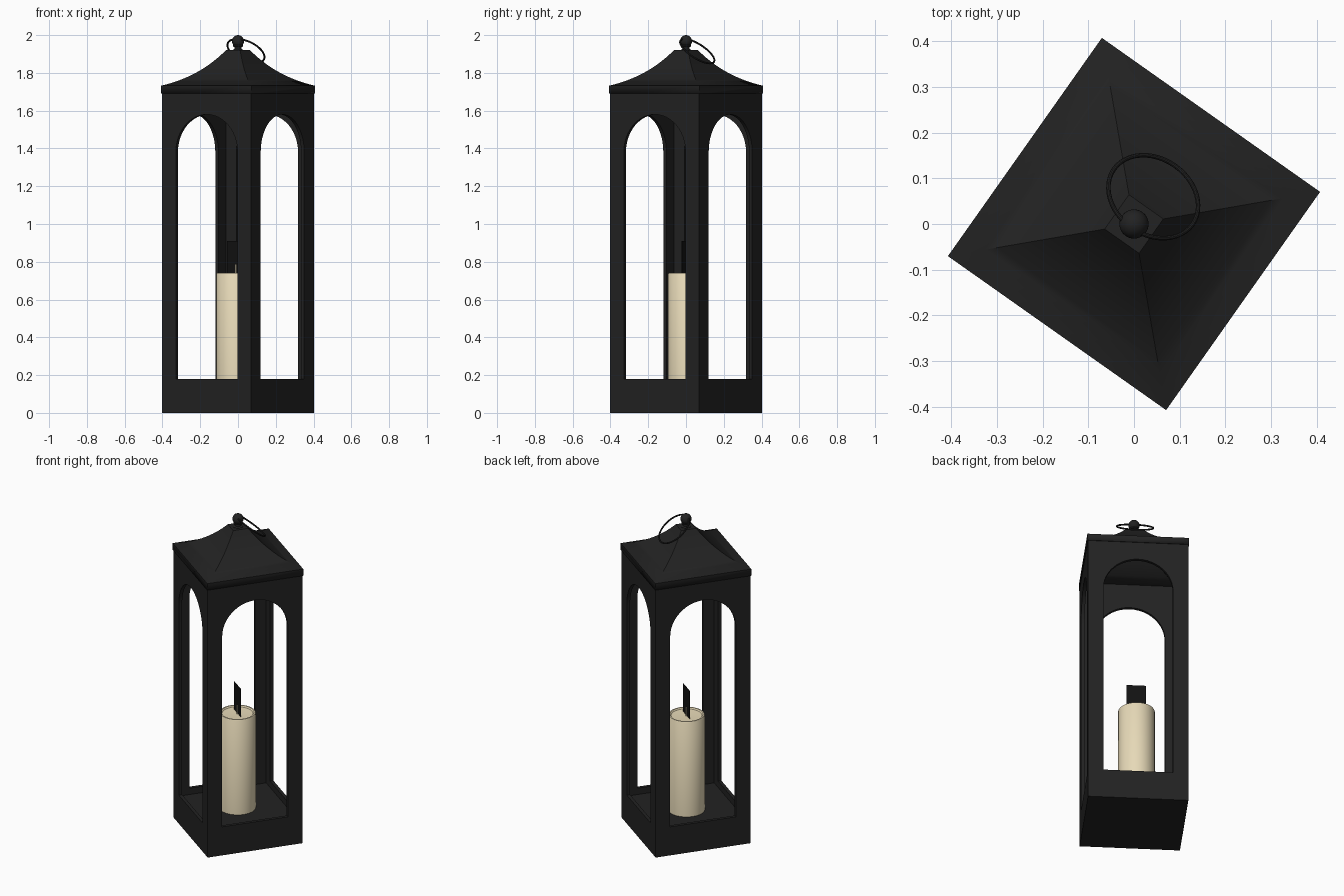
import bpy, bmesh, math
from mathutils import Matrix, Vector
from mathutils.geometry import interpolate_bezier

if "Cube" in bpy.data.objects:
    bpy.data.objects.remove(bpy.data.objects["Cube"])

TURN = math.radians(-35.2)   # whole lantern is turned about z
H, T = 0.288, 0.02           # body half width, wall thickness


def material(name, rgb):
    m = bpy.data.materials.new(name)
    m.diffuse_color = (*rgb, 1)
    m.use_nodes = True
    m.node_tree.nodes["Principled BSDF"].inputs["Base Color"].default_value = m.diffuse_color
    return m


BLACK = material("black_metal", (0.016, 0.016, 0.016))
WAX = material("cream_wax", (0.80, 0.70, 0.48))
WICK = material("burnt_wick", (0.006, 0.006, 0.006))


def finish(ob, mat, smooth=True):
    ob.data.materials.clear()
    ob.data.materials.append(mat)
    bpy.ops.object.select_all(action='DESELECT')
    ob.select_set(True)
    bpy.context.view_layer.objects.active = ob
    if smooth:
        bpy.ops.object.shade_smooth_by_angle(angle=math.radians(35))
    return ob


def from_bmesh(name, bm, mat):
    bmesh.ops.recalc_face_normals(bm, faces=bm.faces)
    me = bpy.data.meshes.new(name)
    bm.to_mesh(me)
    bm.free()
    ob = bpy.data.objects.new(name, me)
    bpy.context.collection.objects.link(ob)
    ob.rotation_euler.z = TURN
    return finish(ob, mat)


def box(name, size, centre, mat):
    bm = bmesh.new()
    bmesh.ops.create_cube(bm, size=1, matrix=Matrix.Translation(centre) @ Matrix.Diagonal((*size, 1)))
    return from_bmesh(name, bm, mat)


def loft(name, profile, sides, mat, centre=(0, 0), cap_start=True, phase=0.0):
    """Stack of regular polygons given as (radius, z)."""
    bm = bmesh.new()
    rings = []
    for r, z in profile:
        rings.append([bm.verts.new((centre[0] + r * math.cos(phase + 2 * math.pi * i / sides),
                                    centre[1] + r * math.sin(phase + 2 * math.pi * i / sides), z))
                      for i in range(sides)])
    for a, b in zip(rings, rings[1:]):
        for i in range(sides):
            j = (i + 1) % sides
            bm.faces.new((a[i], a[j], b[j], b[i]))
    if cap_start:
        bm.faces.new(rings[0])
    bm.faces.new(rings[-1])
    return from_bmesh(name, bm, mat)


def arched_wall(name, half_width, angle):
    """Flat wall with a round-topped opening, from two filled 2D outlines."""
    cu = bpy.data.curves.new(name, 'CURVE')
    cu.dimensions, cu.fill_mode, cu.extrude = '2D', 'BOTH', T / 2
    w = half_width
    outer = [(-w, 0), (w, 0), (w, 1.73), (-w, 1.73)]
    arch = [(0.2 * math.cos(math.pi * i / 24), 1.38 + 0.2 * math.sin(math.pi * i / 24)) for i in range(25)]
    for pts in (outer, [(-0.2, 0.18), (0.2, 0.18)] + arch):
        sp = cu.splines.new('POLY')
        sp.points.add(len(pts) - 1)
        for p, (x, y) in zip(sp.points, pts):
            p.co = (x, y, 0, 1)
        sp.use_cyclic_u = True
    ob = bpy.data.objects.new(name, cu)
    bpy.context.collection.objects.link(ob)
    bpy.ops.object.select_all(action='DESELECT')
    ob.select_set(True)
    bpy.context.view_layer.objects.active = ob
    bpy.ops.object.convert(target='MESH')
    ob = bpy.context.view_layer.objects.active
    ob.data.transform(Matrix.Rotation(angle, 4, 'Z') @ Matrix.Translation((0, -H + T / 2, 0))
                      @ Matrix.Rotation(math.pi / 2, 4, 'X'))
    ob.rotation_euler.z = TURN
    return finish(ob, BLACK)


# Four walls and the raised floor
for i, side in enumerate(("front", "right", "back", "left")):
    arched_wall(side + "_wall", H if i % 2 == 0 else H - T, i * math.pi / 2)
box("floor", (2 * (H - T), 2 * (H - T), 0.14), (0, 0, 0.07), BLACK)

# Hollow flared roof with a short lip
curve = interpolate_bezier(Vector((0.292, 1.732)), Vector((0.19, 1.765)),
                           Vector((0.11, 1.83)), Vector((0.046, 1.92)), 16)
profile = [(0.292, 1.69)] + [(p.x, p.y) for p in curve]
roof = loft("roof", [(r * math.sqrt(2), z) for r, z in profile], 4, BLACK,
            cap_start=False, phase=math.pi / 4)
shell = roof.modifiers.new("thickness", 'SOLIDIFY')
shell.thickness = 0.006
shell.offset = -1

# Finial: collared neck and ball
loft("finial_neck", [(0.028, 1.915), (0.028, 1.922), (0.018, 1.927), (0.018, 1.936),
                     (0.026, 1.939), (0.026, 1.946), (0.018, 1.95), (0.018, 1.965)], 24, BLACK)
bm = bmesh.new()
bmesh.ops.create_uvsphere(bm, u_segments=24, v_segments=16, radius=0.032,
                          matrix=Matrix.Translation((0, 0, 1.968)))
from_bmesh("finial_ball", bm, BLACK)

# Wire carrying ring, tipped over to the back
bpy.ops.mesh.primitive_torus_add(major_radius=0.105, minor_radius=0.005,
                                 major_segments=48, minor_segments=10)
ring = bpy.context.object
ring.name = "carrying_ring"
ring.data.transform(Matrix.Translation((0, 0.073, 1.915)) @ Matrix.Rotation(math.radians(-38), 4, 'X'))
ring.rotation_euler.z = TURN
finish(ring, BLACK)

# Candle with a shallow melted top, and its wicks
C = (-0.014, 0.002)
loft("candle", [(0.105, 0.14), (0.105, 0.735), (0.102, 0.74), (0.094, 0.74),
                (0.088, 0.733), (0.03, 0.73)], 40, WAX, centre=C)
loft("wick_stub", [(0.006, 0.725), (0.005, 0.785)], 8, WAX, centre=C)
box("flat_wick", (0.112, 0.003, 0.175), (C[0], C[1], 0.8225), WICK)
